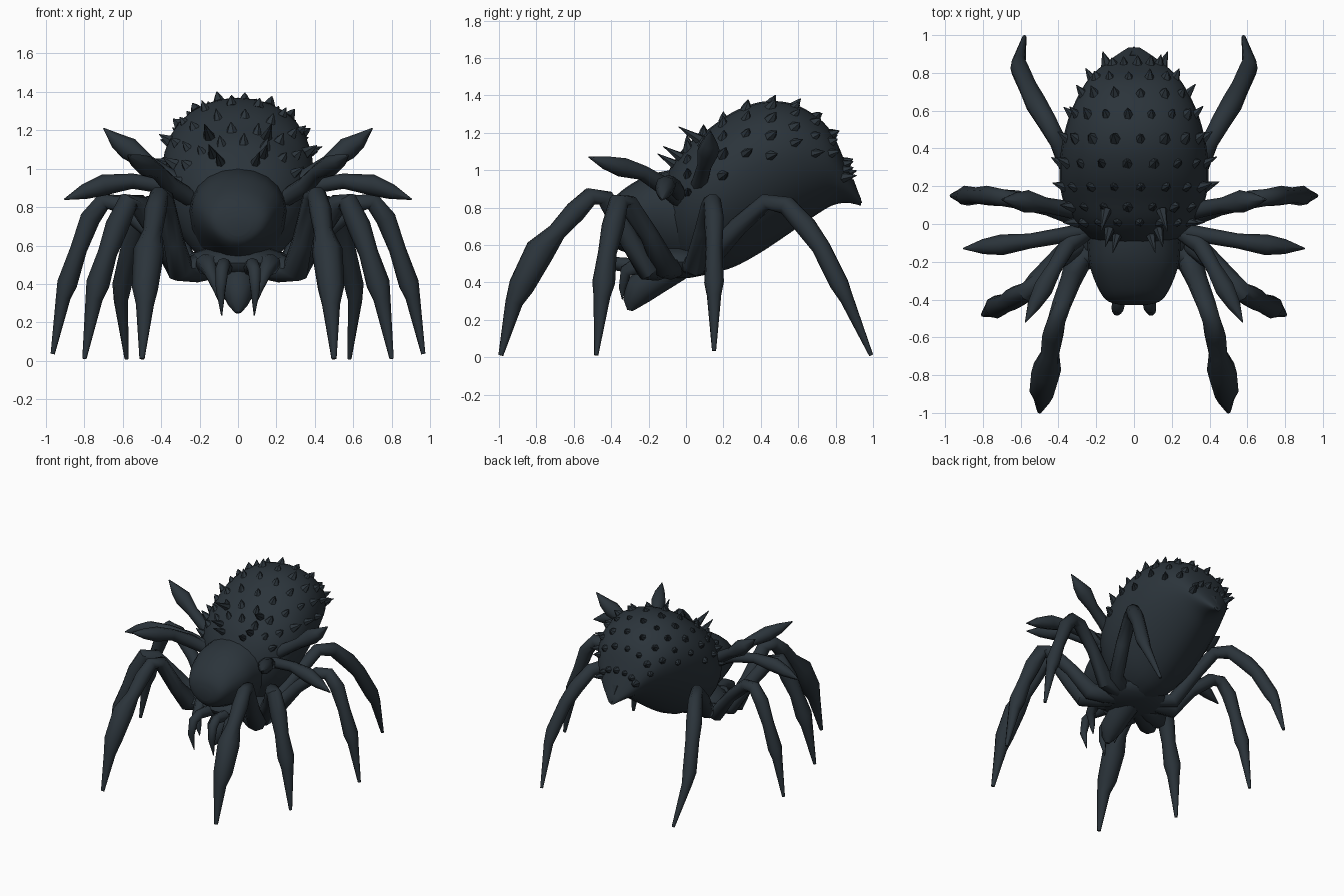
import bpy, bmesh, math, random
from mathutils import Vector

random.seed(4)
mat = bpy.data.materials.new("dark slate")
mat.diffuse_color = (0.024, 0.034, 0.043, 1)


def finish(bm, name, angle=45):
    bmesh.ops.recalc_face_normals(bm, faces=bm.faces)
    me = bpy.data.meshes.new(name)
    bm.to_mesh(me)
    bm.free()
    me.materials.append(mat)
    ob = bpy.data.objects.new(name, me)
    bpy.context.collection.objects.link(ob)
    bpy.ops.object.select_all(action='DESELECT')
    ob.select_set(True)
    bpy.context.view_layer.objects.active = ob
    bpy.ops.object.shade_smooth_by_angle(angle=math.radians(angle))
    return ob


def loft(bm, rings):
    vs = [[bm.verts.new(p) for p in r] for r in rings]
    n = len(vs[0])
    for a, b in zip(vs, vs[1:]):
        for i in range(n):
            bm.faces.new((a[i], a[(i + 1) % n], b[(i + 1) % n], b[i]))
    bm.faces.new(vs[0])
    bm.faces.new(vs[-1][::-1])


def spline(st, u):
    # Catmull-Rom through a list of tuples, u in 0..len-1
    i = min(int(u), len(st) - 2)
    f = u - i
    p = [st[max(0, min(len(st) - 1, k))] for k in (i - 1, i, i + 1, i + 2)]
    return [0.5 * (2 * b + (c - a) * f + (2 * a - 5 * b + 4 * c - d) * f * f
                   + (3 * b - a - 3 * c + d) * f ** 3) for a, b, c, d in zip(*p)]


def body_point(st, u, t):
    # stations are (y, top z, bottom z, half width)
    y, top, bot, hw = spline(st, u)
    zc = bot + 0.58 * (top - bot)
    s = math.sin(t)
    x = hw * math.cos(t) * (1 - 0.18 * s * s if s < 0 else 1 + 0.06 * s * s)
    return Vector((x, y, zc + s * (top - zc if s > 0 else zc - bot)))


def body(name, st, n=28, per=4):
    bm = bmesh.new()
    count = (len(st) - 1) * per
    loft(bm, [[body_point(st, k / per, 2 * math.pi * i / n) for i in range(n)]
              for k in range(count + 1)])
    return finish(bm, name, 50)


def tube(bm, pts, side=1, n=8, fat=1.0):
    # pts are (x, y, z, radius), mirrored by side
    P = [Vector((p[0] * side, p[1], p[2])) for p in pts]
    rings = []
    ref = None
    for i, p in enumerate(P):
        d = (P[min(i + 1, len(P) - 1)] - P[max(i - 1, 0)]).normalized()
        if ref is None:
            ref = d.orthogonal()
        ref = (ref - d * ref.dot(d)).normalized()
        w = d.cross(ref)
        rings.append([p + fat * pts[i][3] * (ref * math.cos(a) + w * math.sin(a))
                      for a in (2 * math.pi * k / n for k in range(n))])
    loft(bm, rings)


def pair(name, pts, fat=1.0):
    for side, label in ((1, "right"), (-1, "left")):
        bm = bmesh.new()
        tube(bm, pts, side, 8, fat)
        finish(bm, label + "_" + name, 50)


# Abdomen and head
abdomen = [(-0.1, 0.98, 0.58, 0.2), (-0.05, 1.07, 0.5, 0.27), (0.02, 1.15, 0.45, 0.33),
           (0.12, 1.22, 0.45, 0.375), (0.25, 1.31, 0.48, 0.395), (0.4, 1.365, 0.56, 0.385),
           (0.55, 1.36, 0.66, 0.35), (0.68, 1.3, 0.75, 0.295), (0.78, 1.2, 0.81, 0.23),
           (0.86, 1.02, 0.825, 0.14), (0.935, 0.85, 0.81, 0.03)]
body("abdomen", abdomen)
head = [(-0.43, 0.74, 0.65, 0.06), (-0.41, 0.81, 0.61, 0.135), (-0.35, 0.885, 0.57, 0.185),
        (-0.22, 0.965, 0.53, 0.235), (-0.08, 1.0, 0.48, 0.25), (0.06, 1.0, 0.46, 0.27)]
body("head", head, 20)

# Plate under the body that the legs grow from
bm = bmesh.new()
bmesh.ops.create_uvsphere(bm, u_segments=16, v_segments=10, radius=1)
for v in bm.verts:
    v.co = Vector((v.co.x * 0.29, v.co.y * 0.24 - 0.05, v.co.z * 0.09 + 0.51))
finish(bm, "underside_plate")


# Spines over the upper abdomen
def spine(bm, base, direction, length, r):
    d = direction.normalized()
    b = base - d * 0.015
    tube(bm, [(*b, r), (*(base + d * length * 0.4), r * 0.55), (*(base + d * length), 0.002)], 1, 6)


bm = bmesh.new()
for row in range(9):
    u = 1.9 + row * 0.87
    count = 9 if row < 6 else 7
    for k in range(count):
        t = math.radians(6 + 168 * (k + 0.5 * (row % 2)) / (count - 0.5))
        p = body_point(abdomen, u, t)
        nrm = (body_point(abdomen, u, t + 0.02) - p).cross(body_point(abdomen, u + 0.02, t) - p)
        if nrm.dot(p - Vector((0, 0.35, 0.9))) < 0:
            nrm.negate()
        edge = abs(math.cos(t)) > 0.88
        # spines lean backwards, the ones along the flanks are longer
        spine(bm, p, nrm.normalized() + Vector((0, 0.55, 0.1)),
              random.uniform(0.03, 0.05) + (0.02 if edge else 0), random.uniform(0.026, 0.036))
finish(bm, "abdomen_spines", 30)

# Larger horns pointing forward above the head, and the tail point
bm = bmesh.new()
for s in (1, -1):
    for x, z, y, L in ((0.15, 1.17, 0.06, 0.12), (0.13, 1.07, -0.03, 0.11), (0.09, 1.03, -0.06, 0.11)):
        spine(bm, Vector((x * s, y, z)), Vector((0.2 * s, -0.8, 0.5)), L, 0.03)
spine(bm, Vector((0, 0.87, 0.91)), Vector((0, 0.7, -0.85)), 0.11, 0.05)
finish(bm, "horns", 30)

# Four pairs of walking legs
pair("first_leg", [(0.1, -0.08, 0.5, 0.06), (0.22, -0.15, 0.48, 0.065), (0.3, -0.2, 0.475, 0.065),
                   (0.335, -0.3, 0.62, 0.05),
                   (0.385, -0.43, 0.85, 0.045), (0.41, -0.51, 0.86, 0.045), (0.43, -0.59, 0.78, 0.052),
                   (0.445, -0.69, 0.67, 0.045), (0.465, -0.78, 0.57, 0.072), (0.485, -0.88, 0.38, 0.062),
                   (0.485, -0.92, 0.29, 0.042), (0.5, -0.99, 0.01, 0.012)], 1.12)
pair("second_leg", [(0.1, -0.05, 0.5, 0.06), (0.22, -0.08, 0.48, 0.06), (0.31, -0.11, 0.48, 0.06),
                    (0.42, -0.2, 0.66, 0.045),
                    (0.52, -0.31, 0.82, 0.048), (0.57, -0.36, 0.83, 0.048), (0.63, -0.39, 0.7, 0.055),
                    (0.68, -0.42, 0.56, 0.045), (0.73, -0.44, 0.4, 0.055), (0.75, -0.45, 0.32, 0.04),
                    (0.8, -0.48, 0.01, 0.01)], 1.12)
pair("third_leg", [(0.1, 0.0, 0.5, 0.05), (0.31, 0.05, 0.49, 0.055), (0.46, 0.09, 0.68, 0.04),
                   (0.62, 0.13, 0.82, 0.043), (0.7, 0.14, 0.83, 0.043), (0.77, 0.15, 0.74, 0.048),
                   (0.83, 0.15, 0.58, 0.04), (0.89, 0.15, 0.4, 0.048), (0.91, 0.15, 0.33, 0.035),
                   (0.965, 0.15, 0.035, 0.01)], 1.12)
pair("fourth_leg", [(0.1, 0.03, 0.5, 0.05), (0.27, 0.12, 0.52, 0.05), (0.34, 0.28, 0.7, 0.045),
                    (0.4, 0.43, 0.83, 0.042), (0.46, 0.54, 0.81, 0.047), (0.52, 0.64, 0.7, 0.052),
                    (0.56, 0.72, 0.59, 0.045), (0.605, 0.82, 0.39, 0.045), (0.61, 0.86, 0.31, 0.033),
                    (0.58, 0.99, 0.01, 0.01)], 1.12)

# Raised bladed limbs around the shoulders
pair("front_raised_limb", [(0.22, -0.02, 0.83, 0.04), (0.35, -0.11, 0.91, 0.045), (0.42, -0.23, 0.985, 0.038),
                           (0.48, -0.34, 1.015, 0.05), (0.53, -0.43, 1.04, 0.034), (0.575, -0.52, 1.07, 0.003)], 1.1)
pair("side_raised_limb", [(0.22, -0.03, 0.85, 0.04), (0.38, -0.06, 0.91, 0.038), (0.55, -0.09, 0.935, 0.036),
                          (0.7, -0.11, 0.915, 0.05), (0.8, -0.12, 0.88, 0.036), (0.905, -0.13, 0.84, 0.003)], 1.1)
pair("rear_raised_limb", [(0.22, 0.05, 0.86, 0.045), (0.36, 0.08, 0.96, 0.04), (0.47, 0.1, 1.03, 0.037),
                          (0.57, 0.12, 1.105, 0.055), (0.63, 0.125, 1.145, 0.038), (0.7, 0.13, 1.21, 0.003)], 1.1)

# Mouth and fangs
bm = bmesh.new()
tube(bm, [(0, -0.06, 0.5, 0.1), (0, -0.17, 0.42, 0.09), (0, -0.25, 0.36, 0.085),
          (0, -0.29, 0.29, 0.05), (0, -0.3, 0.25, 0.015)], 1, 10)
finish(bm, "mouth")
pair("fang", [(0.07, -0.22, 0.48, 0.045), (0.075, -0.38, 0.5, 0.036), (0.085, -0.44, 0.47, 0.035),
              (0.09, -0.46, 0.37, 0.026), (0.085, -0.43, 0.235, 0.003)])
pair("feeler", [(0.08, -0.15, 0.5, 0.06), (0.17, -0.24, 0.5, 0.055), (0.14, -0.32, 0.46, 0.035),
                (0.11, -0.34, 0.37, 0.02), (0.1, -0.34, 0.31, 0.003)])
